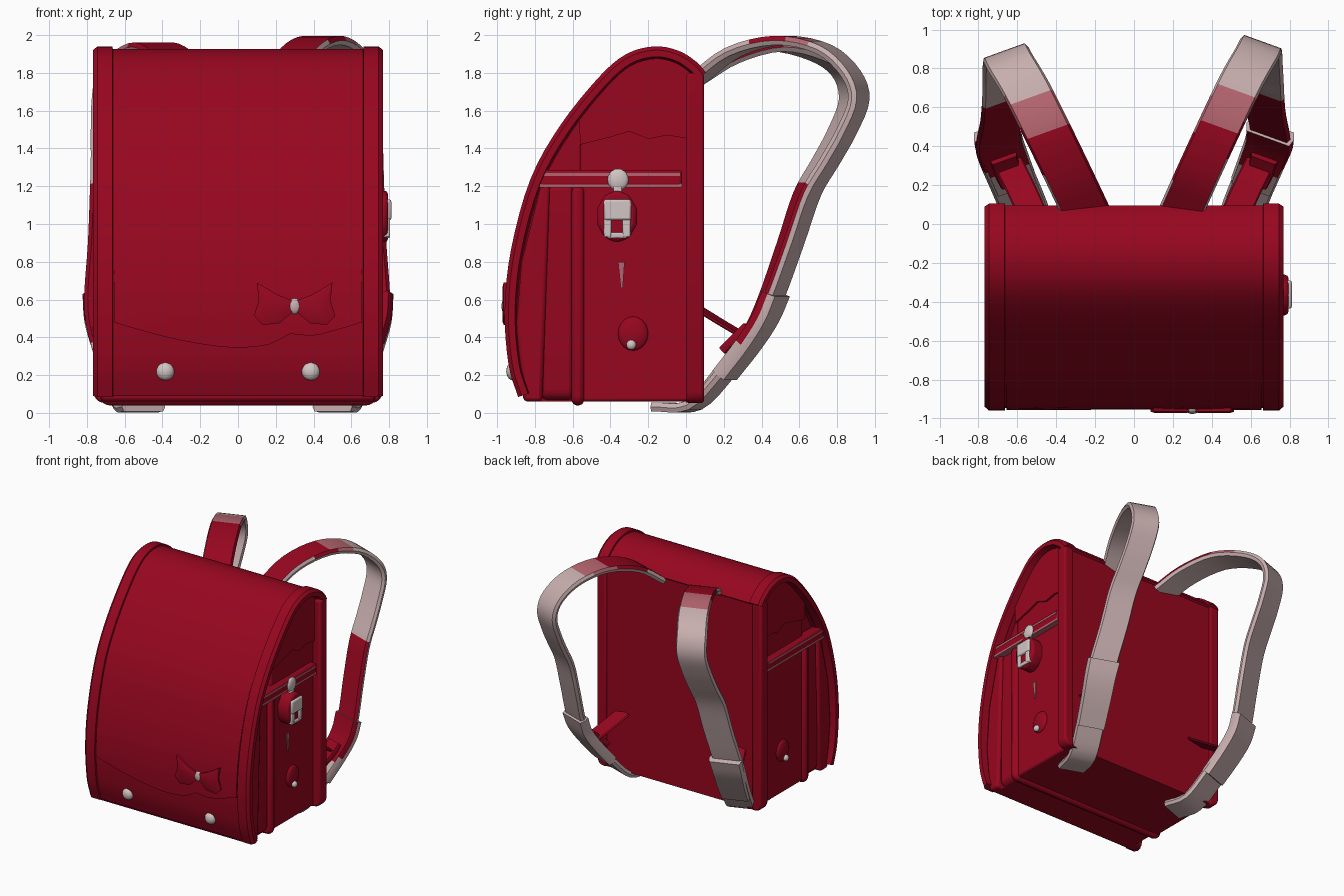
import bpy, bmesh, math
from mathutils import Vector

if "Cube" in bpy.data.objects:
    bpy.data.objects.remove(bpy.data.objects["Cube"])


def material(name, rgb):
    m = bpy.data.materials.new(name)
    m.diffuse_color = (*rgb, 1)
    m.use_nodes = True
    m.node_tree.nodes["Principled BSDF"].inputs["Base Color"].default_value = m.diffuse_color
    return m


RED = material("deep_red", (0.31, 0.002, 0.014))
PINK = material("pale_pink_grey", (0.57, 0.42, 0.42))
BLUSH = material("faded_red", (0.46, 0.13, 0.16))
METAL = material("off_white", (0.64, 0.56, 0.55))


def finish(ob, bevel=0):
    if bevel:
        b = ob.modifiers.new("bevel", 'BEVEL')
        b.width, b.segments, b.limit_method = bevel, 2, 'ANGLE'
    bpy.ops.object.select_all(action='DESELECT')
    ob.select_set(True)
    bpy.context.view_layer.objects.active = ob
    bpy.ops.object.shade_smooth_by_angle(angle=math.radians(40))
    return ob


def loft(name, rings, mats, rule=None, bevel=0):
    """Skin equal rings of points and cap both ends."""
    bm = bmesh.new()
    vs = [[bm.verts.new(p) for p in r] for r in rings]
    n = len(rings[0])
    for a, b in zip(vs, vs[1:]):
        for i in range(n):
            j = (i + 1) % n
            bm.faces.new((a[i], a[j], b[j], b[i]))
    bm.faces.new(vs[0])
    bm.faces.new(vs[-1])
    bmesh.ops.recalc_face_normals(bm, faces=bm.faces)
    bm.normal_update()
    if rule:
        for f in bm.faces:
            f.material_index = rule(f.calc_center_median(), f.normal)
    me = bpy.data.meshes.new(name)
    bm.to_mesh(me)
    bm.free()
    for m in mats:
        me.materials.append(m)
    ob = bpy.data.objects.new(name, me)
    bpy.context.collection.objects.link(ob)
    return finish(ob, bevel)


def prism(name, yz, x0, x1, mat, bevel=0):
    return loft(name, [[(x, y, z) for y, z in yz] for x in (x0, x1)], [mat], bevel=bevel)


def box(name, x, y, z, mat, bevel=0):
    """Box from (min, max) pairs on each axis."""
    return prism(name, [(y[0], z[0]), (y[1], z[0]), (y[1], z[1]), (y[0], z[1])], x[0], x[1], mat, bevel)


def slab(name, half, y, z, r, mat, bevel=0):
    """Upright slab whose two lower corners are rounded by r."""
    arc = [(half - r + r * math.sin(a), z[0] + r - r * math.cos(a))
           for a in [math.pi / 2 * k / 5 for k in range(6)]]
    xz = arc + [(half, z[1]), (-half, z[1])] + [(-a, b) for a, b in reversed(arc)]
    return loft(name, [[(a, d, b) for a, b in xz] for d in y], [mat], bevel=bevel)


def ball(name, loc, scale, mat):
    bpy.ops.mesh.primitive_uv_sphere_add(segments=16, ring_count=10, location=loc)
    ob = bpy.context.object
    ob.name, ob.scale = name, scale
    ob.data.materials.append(mat)
    return finish(ob)


def spline(pts, steps=4):
    p = [Vector(q) for q in pts]
    p = [2 * p[0] - p[1]] + p + [2 * p[-1] - p[-2]]
    out = []
    for a, b, c, d in zip(p, p[1:], p[2:], p[3:]):
        for k in range(steps):
            t = k / steps
            out.append(0.5 * (2 * b + (c - a) * t + (2 * a - 5 * b + 4 * c - d) * t**2
                              + (3 * b - a - 3 * c + d) * t**3))
    return out + [p[-2]]


def tangents(p):
    return [(p[min(i + 1, len(p) - 1)] - p[max(i - 1, 0)]).normalized() for i in range(len(p))]


# Side outline of the flap, from the top of the back round to the front bottom
line = spline([(0.09, 1.79), (0.04, 1.845), (-0.05, 1.9), (-0.17, 1.92), (-0.31, 1.88), (-0.45, 1.76),
               (-0.65, 1.51), (-0.805, 1.23), (-0.905, 0.87), (-0.94, 0.55), (-0.92, 0.26), (-0.87, 0.09)])
tang = tangents(line)


def offset(d):
    return [(p.x + t.y * d, p.y - t.x * d) for p, t in zip(line, tang)]


def front_y(z):
    """Depth of the flap front at height z."""
    for a, b in zip(line, line[1:]):
        if a.y >= z >= b.y and b.x < -0.17:
            return a.x + (b.x - a.x) * (a.y - z) / (a.y - b.y)
    return line[-1].x


def sweep(name, section, mat):
    layers = [[(x, *q) for q in offset(d)] for x, d in section]
    return loft(name, list(zip(*layers)), [mat])


# Flap and its rounded edge trims
sweep("flap", [(-0.7, 0.006), (0.7, 0.006), (0.7, -0.05), (-0.7, -0.05)], RED)
for s, side in ((1, "right"), (-1, "left")):
    sweep("flap_trim_" + side, [(s * x, d) for x, d in (
        (0.66, -0.01), (0.665, 0.02), (0.745, 0.02), (0.768, 0), (0.768, -0.035), (0.66, -0.05))], RED)

# Scalloped overlay lip on the flap front
rings = []
for i in range(25):
    x = -0.655 + 1.31 * i / 24
    edge = 0.345 + 0.135 * (abs(x) / 0.655) ** 1.6 + 0.04 * math.exp(-((x - 0.28) / 0.07) ** 2)
    zs = [1.75 + (edge - 1.75) * k / 14 for k in range(15)]
    outer = [(x, front_y(z) - 0.004 - 0.013 * k / 14, z) for k, z in enumerate(zs)]
    inner = [(x, front_y(z) + 0.012, z) for z in reversed(zs)]
    rings.append(outer + inner)
loft("flap_lip", rings, [RED])

# Body core, main compartment and front pocket
inset = offset(-0.04)
prism("body_core", [(0.06, 0.06)] + inset[3:] + [(-0.8, 0.06)], -0.66, 0.66, RED)
prism("main_compartment", [(0.06, 0.06)] + [q for q in inset[3:] if q[0] > -0.52] + [(-0.56, 1.45), (-0.56, 0.06)],
      -0.7, 0.7, RED, 0.015)
slab("front_pocket", 0.7, (-0.76, -0.6), (0.065, 1.2), 0.06, RED, 0.02)
slab("main_piping", 0.73, (-0.605, -0.54), (0.04, 1.2), 0.05, RED, 0.025)
prism("front_piping", [(-0.86, 0.06), (-0.76, 0.06), (-0.72, 1.22), (-0.77, 1.2), (-0.87, 0.8), (-0.9, 0.45)],
      -0.725, 0.725, RED, 0.02)

# Back panel between slightly raised frame bars
box("back_panel", (-0.7, 0.7), (0.0, 0.08), (0.055, 1.8), RED)
for s, side in ((1, "right"), (-1, "left")):
    loft("back_frame_" + side, [[(s * x, y, z) for x, z in (
        (0.68, 1.8), (0.768, 1.8), (0.768, 0.11), (0.755, 0.075), (0.73, 0.055), (0.68, 0.05))]
        for y in (0.0, 0.095)], [RED], bevel=0.015)

# Side details on both sides
dome = [q for q in offset(-0.045) if q[0] > -0.6] + [
    (-0.56, 1.42), (-0.4, 1.46), (-0.3, 1.49), (-0.2, 1.45), (-0.1, 1.47), (0.02, 1.45)]
for s, side in ((1, "right"), (-1, "left")):
    prism("dome_panel_" + side, dome, s * 0.66, s * 0.715, RED)
    box("side_bar_" + side, sorted((s * 0.66, s * 0.75)), (-0.78, -0.02), (1.2, 1.285), RED, 0.015)
    box("side_bar_streak_" + side, sorted((s * 0.66, s * 0.752)), (-0.77, -0.03), (1.255, 1.27), BLUSH)
    box("side_bar_edge_" + side, sorted((s * 0.66, s * 0.748)), (-0.78, -0.02), (1.193, 1.215), BLUSH)
    ball("rivet_base_" + side, (s * 0.7, -0.28, 0.42), (0.03, 0.08, 0.09), RED)
    ball("rivet_" + side, (s * 0.73, -0.29, 0.36), (0.022, 0.026, 0.026), METAL)

# Buckle on the right side only
prism("buckle_backing", [(-0.365 + 0.11 * math.cos(a), 1.04 + 0.14 * math.sin(a))
                         for a in [math.tau * (k + 0.5) / 10 for k in range(10)]], 0.68, 0.795, RED, 0.02)
ball("buckle_knob", (0.75, -0.36, 1.235), (0.022, 0.055, 0.058), METAL)
box("buckle_stem", (0.73, 0.765), (-0.385, -0.34), (1.13, 1.22), METAL, 0.008)
box("buckle_top", (0.77, 0.812), (-0.435, -0.29), (1.02, 1.13), METAL, 0.012)
for i, y in enumerate((-0.415, -0.315)):
    box("buckle_leg_%d" % i, (0.77, 0.806), (y - 0.02, y + 0.02), (0.93, 1.03), METAL, 0.008)
box("buckle_foot", (0.77, 0.804), (-0.42, -0.31), (0.925, 0.955), METAL, 0.008)
prism("side_tag", [(-0.36, 0.8), (-0.325, 0.8), (-0.335, 0.66), (-0.345, 0.66)], 0.68, 0.708, BLUSH)


# Shoulder straps: outside red at the top, inside red lower down, otherwise pale
def strap_rule(c, n):
    if n.z > 0.4 and c.z > 1.6:
        return 1 if c.y < 0.5 else 2 if c.y < 0.67 else 0
    if n.y < -0.25 and 0.36 < c.z < 1.2:
        return 1
    return 0


def strap(name, path, half, thick, rule=None, mats=(PINK, RED, BLUSH), s=1):
    pts = spline(path)
    wide = Vector((0.94, -0.34, 0))
    section = ((-1, 0), (-0.9, 1), (0.9, 1), (1, 0), (0.9, -1), (-0.9, -1))
    rings = []
    for k, (p, t) in enumerate(zip(pts, tangents(pts))):
        up = t.cross(wide).normalized()
        w = half if not isinstance(half, tuple) else half[0] + (half[1] - half[0]) * k / (len(pts) - 1)
        ring = [p + wide * (w * a) + up * (thick * b) for a, b in section]
        rings.append([(s * v.x, v.y, v.z) for v in ring])
    return loft(name, rings, mats, rule)


path = [(0.235, 0.05, 1.76), (0.325, 0.25, 1.91), (0.44, 0.5, 1.972), (0.55, 0.73, 1.925), (0.63, 0.87, 1.8),
        (0.655, 0.915, 1.66), (0.66, 0.85, 1.49), (0.665, 0.76, 1.33), (0.67, 0.66, 1.16), (0.68, 0.57, 0.9),
        (0.7, 0.46, 0.6), (0.68, 0.37, 0.42), (0.61, 0.2, 0.2), (0.55, 0.04, 0.04), (0.5, -0.15, 0.032)]
for s, side in ((1, "right"), (-1, "left")):
    # the left strap sits slightly lower and is a little wider
    p = path if s > 0 else [(x + 0.005 * (z > 1.4), y * 0.95, z - 0.035 * (z > 1.8)) for x, y, z in path]
    strap("shoulder_strap_" + side, p, 0.112 if s > 0 else 0.122, 0.024, strap_rule, s=s)
    strap("strap_cuff_" + side, [(0.7, 0.475, 0.63), (0.695, 0.42, 0.5), (0.66, 0.33, 0.36), (0.61, 0.205, 0.2)],
          (0.13, 0.115), 0.04, lambda c, n: 1 if n.y < -0.25 and c.z > 0.36 else 0, s=s)
    # thin red sheet tying the strap back to the bag
    strap("strap_tab_" + side, [(0.53, 0.07, 0.55), (0.59, 0.2, 0.47), (0.65, 0.32, 0.4)], 0.075, 0.008,
          mats=(RED,), s=s)
    strap("strap_tab_end_" + side, [(0.67, 0.34, 0.46), (0.65, 0.27, 0.39), (0.62, 0.21, 0.33)], 0.07, 0.02,
          mats=(RED,), s=s)

# Studs on the flap front
for i, x in enumerate((-0.385, 0.385)):
    ball("flap_stud_%d" % i, (x, front_y(0.22) - 0.005, 0.22), (0.048, 0.035, 0.048), METAL)

# Bow with knot
lobe = [(0.01, 0.03), (0.09, 0.06), (0.2, 0.125), (0.19, 0.03), (0.215, -0.05), (0.17, -0.1), (0.08, -0.09), (0.01, -0.03)]
for s, side in ((1, "right"), (-1, "left")):
    loft("bow_" + side, [[(0.3 + s * (0.11 + (a - 0.11) * k), y, 0.565 + b * k) for a, b in lobe]
                         for y, k in ((-0.92, 1), (-0.965, 1), (-0.972, 0.8))], [RED])
ball("bow_knot", (0.3, -0.955, 0.565), (0.035, 0.022, 0.042), PINK)
